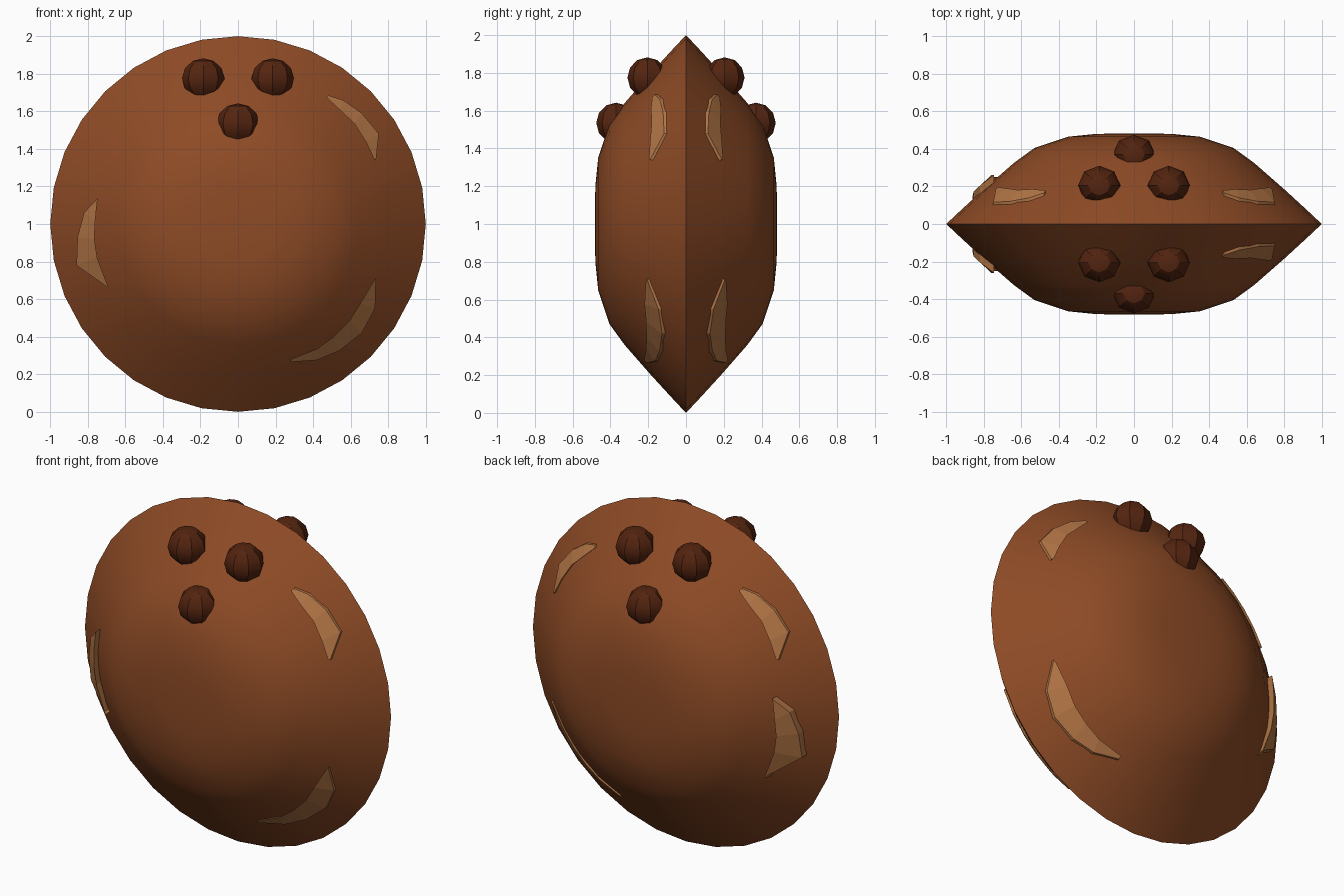
import bpy, bmesh, math
from mathutils import Vector

cube = bpy.data.objects.get("Cube")
if cube:
    bpy.data.objects.remove(cube, do_unlink=True)


def material(name, rgb):
    mat = bpy.data.materials.new(name)
    mat.use_nodes = True
    mat.diffuse_color = (*rgb, 1)
    bsdf = mat.node_tree.nodes["Principled BSDF"]
    bsdf.inputs["Base Color"].default_value = (*rgb, 1)
    bsdf.inputs["Roughness"].default_value = 0.8
    return mat


BROWN = material("husk brown", (0.27, 0.07, 0.019))
DARK = material("dark brown", (0.09, 0.018, 0.005))
TAN = material("fibre tan", (0.45, 0.18, 0.06))

# Half thickness of the shell against distance from its centre
PROFILE = [(0, .483), (.2, .48), (.35, .465), (.53, .405), (.64, .325),
           (.8, .185), (.92, .075), (1, 0)]
CENTRE = Vector((0, 0, 1))


def depth(x, z):
    r = math.hypot(x, z - 1)
    for (r0, d0), (r1, d1) in zip(PROFILE, PROFILE[1:]):
        if r <= r1:
            return d0 + (d1 - d0) * (r - r0) / (r1 - r0)
    return 0


def finish(bm, name, mat, smooth=None):
    bmesh.ops.recalc_face_normals(bm, faces=bm.faces)
    mesh = bpy.data.meshes.new(name)
    bm.to_mesh(mesh)
    bm.free()
    mesh.materials.append(mat)
    obj = bpy.data.objects.new(name, mesh)
    bpy.context.collection.objects.link(obj)
    if smooth:
        bpy.ops.object.select_all(action="DESELECT")
        obj.select_set(True)
        bpy.context.view_layer.objects.active = obj
        bpy.ops.object.shade_smooth_by_angle(angle=math.radians(smooth))
    return obj


# Lens shaped shell, spun about the front-to-back axis
bm = bmesh.new()
outline = [(r, -d) for r, d in PROFILE] + [(r, d) for r, d in PROFILE[-2::-1]]
verts = [bm.verts.new(CENTRE + Vector((r, y, 0))) for r, y in outline]
edges = [bm.edges.new(pair) for pair in zip(verts, verts[1:])]
bmesh.ops.spin(bm, geom=verts + edges, cent=CENTRE, axis=(0, 1, 0),
               angle=math.tau, steps=32)
bmesh.ops.remove_doubles(bm, verts=bm.verts, dist=0.001)
finish(bm, "shell", BROWN, 60)

# Three dark eye spots on both faces
SPOTS = {"left_eye_spot": (.185, .205, 1.775),
         "right_eye_spot": (-.185, .205, 1.775),
         "lower_eye_spot": (0, .37, 1.535)}
for side, label in ((-1, "front"), (1, "back")):
    for name, (x, y, z) in SPOTS.items():
        bm = bmesh.new()
        bmesh.ops.create_uvsphere(bm, u_segments=8, v_segments=6, radius=.113)
        bmesh.ops.scale(bm, vec=(1, .93, .95), verts=bm.verts)
        bmesh.ops.translate(bm, vec=(x, side * y, z), verts=bm.verts)
        finish(bm, f"{label}_{name}", DARK, 30)


# Raised crescent fibres that follow the shell, as paired outer and inner edges
def fibre(name, outer, inner, side, lift, flip=1):
    bm = bmesh.new()
    rows = []
    for edge in (outer, inner):
        for push in (lift, -.04):
            rows.append([bm.verts.new((flip * x, side * (depth(x, z) + push), z))
                         for x, z in edge])
    top_out, low_out, top_in, low_in = rows
    loop = (top_out, top_in, low_in, low_out)
    for a, b in zip(loop, loop[1:] + loop[:1]):
        for i in range(len(a) - 1):
            bm.faces.new((a[i], a[i + 1], b[i + 1], b[i]))
    for i in (0, -1):
        bm.faces.new([row[i] for row in loop])
    finish(bm, name, TAN)


UPPER = ([(.48, 1.685), (.56, 1.66), (.66, 1.59), (.75, 1.48), (.735, 1.34)],
         [(.47, 1.675), (.54, 1.61), (.62, 1.535), (.68, 1.44), (.725, 1.345)])
MIDDLE = ([(-.745, 1.14), (-.82, 1.06), (-.855, .93), (-.86, .78), (-.69, .66)],
          [(-.75, 1.12), (-.76, 1.02), (-.765, .92), (-.75, .82), (-.70, .655)])
LOWER = ([(.735, .71), (.73, .55), (.66, .42), (.54, .325), (.42, .275), (.28, .265)],
         [(.725, .70), (.65, .575), (.59, .48), (.51, .40), (.42, .335), (.28, .28)])
for side, label in ((-1, "front"), (1, "back")):
    fibre(label + "_upper_left_fibre", *UPPER, side, .014)
    fibre(label + "_right_fibre", *MIDDLE, side, .04)
    fibre(label + "_lower_left_fibre", *LOWER, side, .014)
fibre("back_upper_right_fibre", *UPPER, 1, .014, -1)
